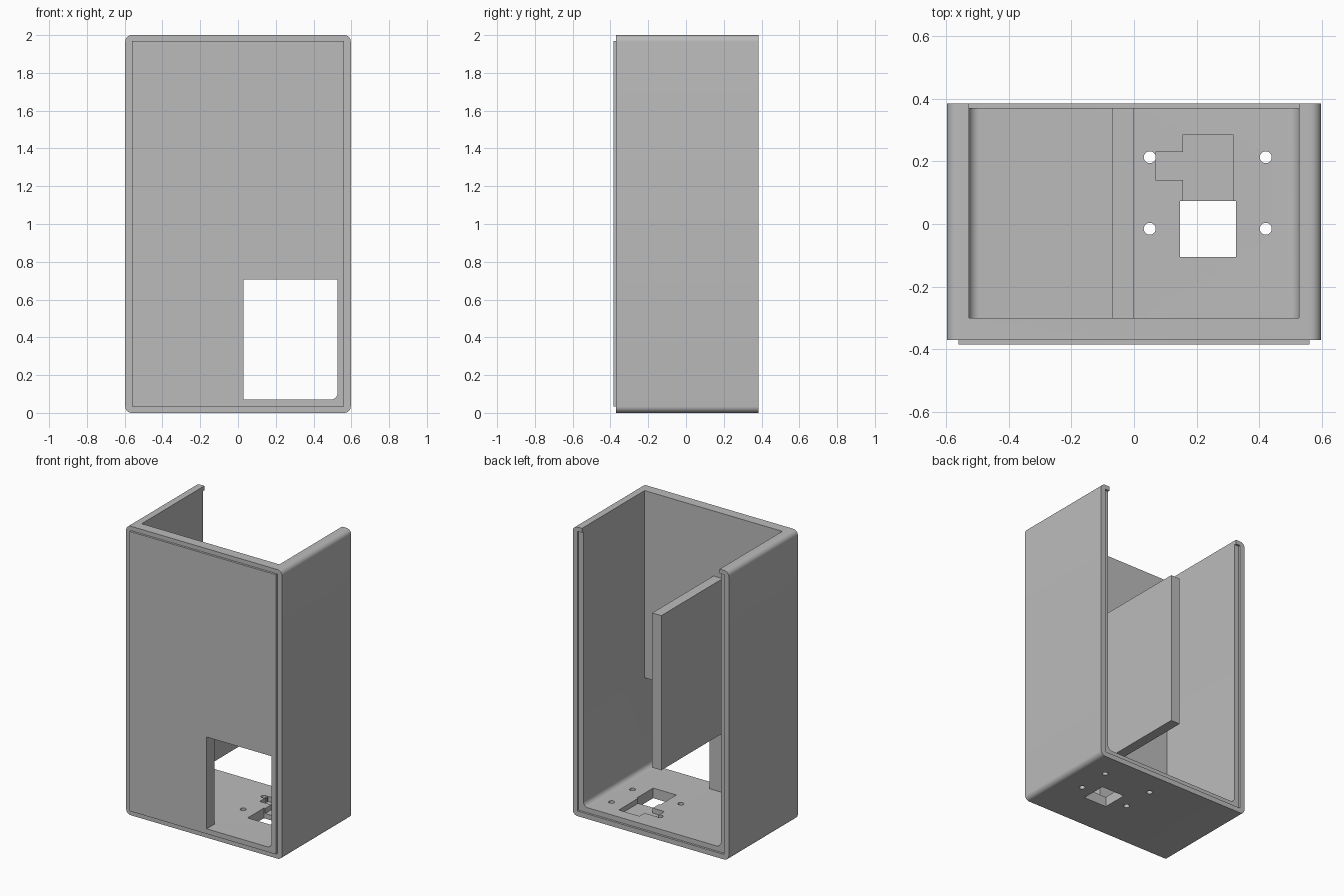
import bpy, math
from mathutils import Vector

cube = bpy.data.objects.get("Cube")
if cube:
    bpy.data.objects.remove(cube, do_unlink=True)

grey = bpy.data.materials.new("plain grey")
grey.use_nodes = True
colour = (0.5, 0.5, 0.5, 1)
grey.diffuse_color = colour
grey.node_tree.nodes["Principled BSDF"].inputs["Base Color"].default_value = colour


def outline(x0, x1, z0, z1, radii=(0, 0, 0, 0), steps=8):
    """Rectangle with a radius per corner: bottom left, bottom right, top right, top left."""
    points = []
    corners = [(x0, z0, 1, 1), (x1, z0, -1, 1), (x1, z1, -1, -1), (x0, z1, 1, -1)]
    for i, ((x, z, sx, sz), r) in enumerate(zip(corners, radii)):
        if not r:
            points.append((x, z))
            continue
        for k in range(steps + 1):
            a = math.pi + (i + k / steps) * math.pi / 2
            points.append((x + sx * r + r * math.cos(a), z + sz * r + r * math.sin(a)))
    return points


def prism(name, points, start, end, upright=False):
    """Extrude an outline along y, or along z when upright."""
    n = len(points)
    place = (lambda p, d: (p[0], p[1], d)) if upright else (lambda p, d: (p[0], d, p[1]))
    verts = [place(p, d) for d in (start, end) for p in points]
    faces = [tuple(range(n)), tuple(reversed(range(n, 2 * n)))]
    faces += [(i, i + n, (i + 1) % n + n, (i + 1) % n) for i in range(n)]
    if upright:
        faces = [tuple(reversed(f)) for f in faces]
    mesh = bpy.data.meshes.new(name)
    mesh.from_pydata(verts, [], faces)
    mesh.materials.append(grey)
    obj = bpy.data.objects.new(name, mesh)
    bpy.context.collection.objects.link(obj)
    return obj


def select(obj):
    bpy.ops.object.select_all(action="DESELECT")
    obj.select_set(True)
    bpy.context.view_layer.objects.active = obj


def cut(target, cutter):
    """Subtract the cutter from the target and delete it."""
    mod = target.modifiers.new("cut", "BOOLEAN")
    mod.operation, mod.solver, mod.object = "DIFFERENCE", "EXACT", cutter
    select(target)
    bpy.ops.object.modifier_apply(modifier=mod.name)
    bpy.data.objects.remove(cutter, do_unlink=True)


# Housing with rounded long edges, open at the top and back
housing = prism("housing", outline(-0.597, 0.597, 0, 2, [0.035] * 4), -0.37, 0.385)
cut(housing, prism("cavity", outline(-0.527, 0.527, 0.07, 2.2, (0.035, 0.035, 0, 0)), -0.3, 0.6))

# Shallow rebate around the back opening
cut(housing, prism("rebate", outline(-0.562, 0.562, 0.035, 1.97), 0.37, 0.6))

# Raised panel on the front
panel = prism("front_panel", outline(-0.56, 0.56, 0.035, 1.97), -0.385, -0.37)

# Window through the panel and front wall
for part in (housing, panel):
    cut(part, prism("window", outline(0.03, 0.527, 0.07, 0.705, (0, 0.035, 0, 0)), -0.6, -0.28))

# Socket recess in the floor: wide pocket and side pocket
cut(housing, prism("pocket", outline(0.157, 0.315, 0.03, 0.285), 0.035, 0.2, True))
cut(housing, prism("side_pocket", outline(0.068, 0.2, 0.14, 0.23), 0.035, 0.2, True))

# Square opening and four screw holes through the floor
cut(housing, prism("opening", outline(0.147, 0.325, -0.105, 0.073), -0.1, 0.2, True))
for x in (0.05, 0.42):
    for y in (-0.015, 0.213):
        r = 0.019
        cut(housing, prism("hole", outline(x - r, x + r, y - r, y + r, [r * 0.999] * 4), -0.1, 0.2, True))

# Upright divider standing off the front wall
divider = prism("divider", outline(-0.07, 0, 0.48, 1.55), -0.3, 0.37)

for part in (housing, panel, divider):
    select(part)
    bpy.ops.object.shade_smooth_by_angle(angle=math.radians(30))
